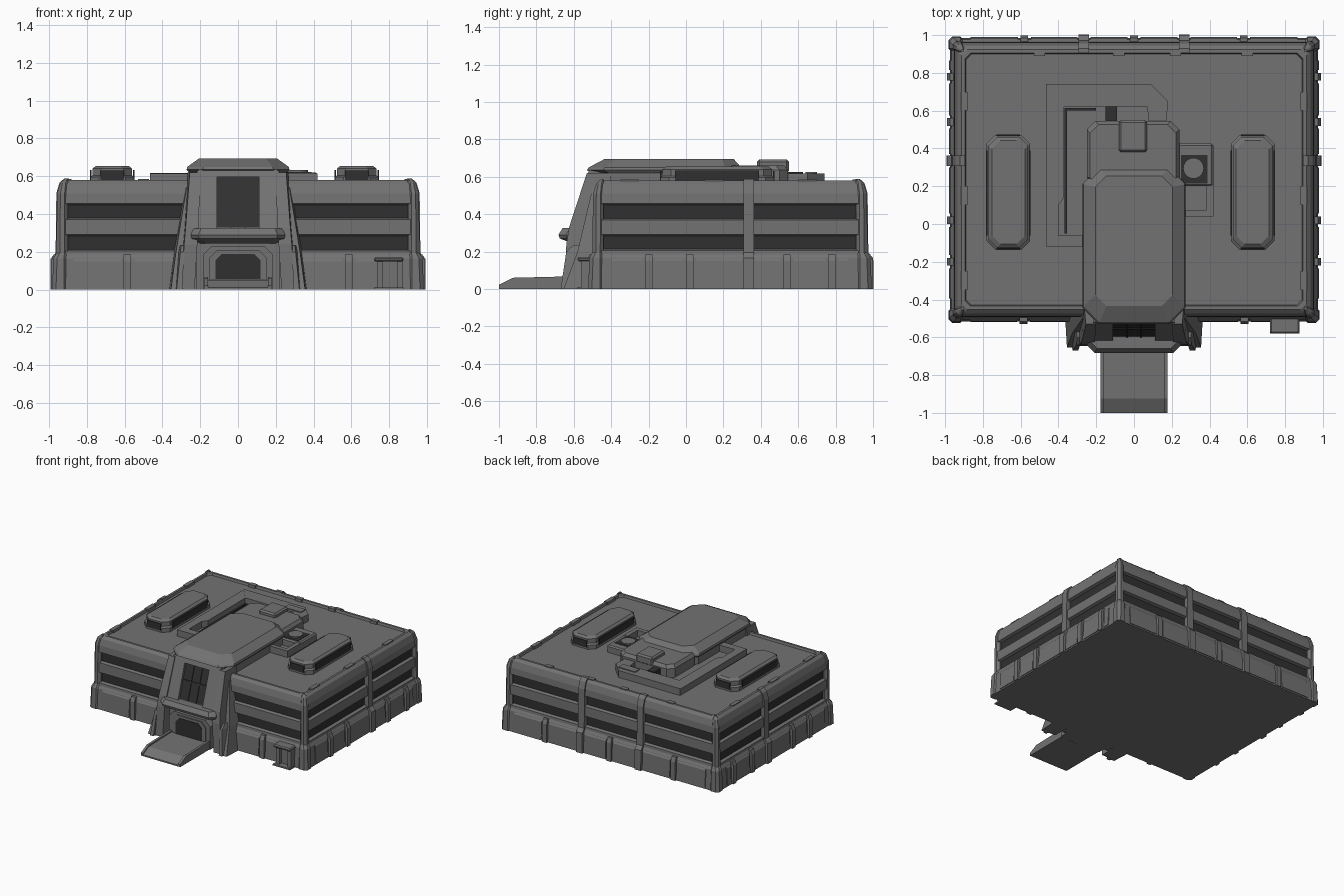
import bpy, bmesh
from mathutils import Vector

if "Cube" in bpy.data.objects:
    bpy.data.objects.remove(bpy.data.objects["Cube"])


def make_mat(name, v):
    m = bpy.data.materials.new(name)
    m.use_nodes = True
    m.diffuse_color = (v, v, v, 1)
    b = next(n for n in m.node_tree.nodes if n.type == "BSDF_PRINCIPLED")
    b.inputs["Base Color"].default_value = (v, v, v, 1)
    b.inputs["Roughness"].default_value = 0.8
    return m


GREY = make_mat("concrete grey", 0.17)
DARK = make_mat("dark glass", 0.03)


def loft(name, rings, mat=GREY, bevel=0):
    """Skin a stack of equal rings and cap both ends."""
    bm = bmesh.new()
    vs = [[bm.verts.new(p) for p in r] for r in rings]
    n = len(rings[0])
    for a, b in zip(vs, vs[1:]):
        for i in range(n):
            j = (i + 1) % n
            bm.faces.new((a[i], a[j], b[j], b[i]))
    bm.faces.new(vs[0])
    bm.faces.new(vs[-1])
    bmesh.ops.recalc_face_normals(bm, faces=bm.faces)
    me = bpy.data.meshes.new(name)
    bm.to_mesh(me)
    bm.free()
    me.materials.append(mat)
    ob = bpy.data.objects.new(name, me)
    bpy.context.collection.objects.link(ob)
    if bevel:
        mod = ob.modifiers.new("edge", "BEVEL")
        mod.width, mod.segments = bevel, 1
    return ob


def octa(x0, x1, y0, y1, c, z):
    return [(x0 + c, y0, z), (x1 - c, y0, z), (x1, y0 + c, z), (x1, y1 - c, z),
            (x1 - c, y1, z), (x0 + c, y1, z), (x0, y1 - c, z), (x0, y0 + c, z)]


def box(name, x0, x1, y0, y1, z0, z1, mat=GREY, bevel=0):
    x0, x1 = sorted((x0, x1))
    return loft(name, [[(x0, y0, z), (x1, y0, z), (x1, y1, z), (x0, y1, z)]
                       for z in (z0, z1)], mat, bevel)


def side_prism(name, yz, x0, x1, mat=GREY, bevel=0):
    return loft(name, [[(x, y, z) for y, z in yz] for x in (x0, x1)], mat, bevel)


def plan_prism(name, xy, z0, z1, mat=GREY):
    return loft(name, [[(x, y, z) for x, y in xy] for z in (z0, z1)], mat)


# Main building: height / inset profile with two recessed window bands
X, Y0, Y1 = 0.975, -0.515, 0.985
WINDOWS = ((0.213, 0.283), (0.378, 0.448))
profile = [(0, 0), (0.165, 0.008), (0.185, 0.02)]
for lo, hi in WINDOWS:
    profile += [(lo - 0.008, 0.022), (lo, 0.045), (hi, 0.045), (hi + 0.008, 0.022)]
profile += [(0.51, 0.025), (0.56, 0.04), (0.58, 0.062), (0.58, 0.08), (0.562, 0.085)]
body = loft("main_building", [octa(-X + d, X - d, Y0 + d, Y1 - d, 0.03, z)
                              for z, d in profile])
body.data.materials.append(DARK)
for f in body.data.polygons:
    if abs(f.normal.z) < 0.3 and any(lo < f.center.z < hi for lo, hi in WINDOWS):
        f.material_index = 1

# Corner pillars
outer = [(0, -0.008), (0.165, -0.002), (0.195, 0.014), (0.51, 0.018),
         (0.565, 0.035), (0.587, 0.06)]
for sx in (-1, 1):
    for back in (False, True):
        rings = []
        for z, d in outer:
            xs = sorted((sx * (X - d), sx * (X - 0.075)))
            ys = (Y1 - 0.075, Y1 - d) if back else (Y0 + d, Y0 + 0.075)
            rings.append(octa(*xs, *ys, min(0.02, (0.07 - d) / 3), z))
        loft("corner_pillar", rings)

# Wall ribs and panels, placed by distance along a wall and distance outward
WALLS = {"front": lambda t, d: (t, Y0 - d), "back": lambda t, d: (t, Y1 + d),
         "left": lambda t, d: (X + d, t), "right": lambda t, d: (-X - d, t)}


def wall_piece(name, wall, t0, t1, section):
    loft(name, [[(*WALLS[wall](t, d), z) for d, z in section] for t in (t0, t1)])


SHORT = [(-0.03, 0), (0.014, 0), (0.014, 0.15), (0, 0.185), (-0.03, 0.185)]
TALL = [(-0.07, 0), (0.018, 0), (0.016, 0.165), (-0.01, 0.195), (-0.014, 0.51),
        (-0.03, 0.565), (-0.055, 0.588), (-0.08, 0.588)]
PANEL = [(-0.03, 0.012), (0.005, 0.012), (0.0, 0.15), (-0.008, 0.162), (-0.03, 0.162)]
layout = {"front": ([-0.585, 0.585], []), "back": ([-0.58, 0, 0.58], [-0.265, 0.265])}
for w in ("left", "right"):
    layout[w] = ([-0.2, 0.02, 0.54, 0.78], [0.335])
for wall, (ribs, posts) in layout.items():
    for t in ribs:
        wall_piece("base_rib", wall, t - 0.02, t + 0.02, SHORT)
    for t in posts:
        wall_piece("tall_post", wall, t - 0.028, t + 0.028, TALL)
    ends = (-0.9, 0.9) if wall in ("front", "back") else (Y0 + 0.085, Y1 - 0.085)
    stops = sorted([ends[0], ends[1], *ribs, *posts])
    for a, b in zip(stops, stops[1:]):
        wall_piece("base_panel", wall, a + 0.035, b - 0.035, PANEL)

# Roof edge clips along the parapet
for x in (-0.5, -0.08, 0.22, 0.6):
    box("parapet_clip", x - 0.03, x + 0.03, 0.89, 0.925, 0.56, 0.585)
for s in (-1, 1):
    for y in (-0.3, 0.15, 0.65):
        box("parapet_clip", s * 0.882, s * 0.915, y - 0.05, y + 0.05, 0.56, 0.585)

# Roof vents with dark grilles
for cx in (-0.665, 0.628):
    shape = [(0.555, 0), (0.595, 0), (0.605, 0.01), (0.64, 0.01), (0.655, 0.028)]
    loft("roof_vent", [octa(cx - 0.115 + d, cx + 0.115 - d, -0.135 + d, 0.47 - d, 0.045, z)
                       for z, d in shape])
    for y in (-0.138, 0.466):
        box("vent_end_grille", cx - 0.062, cx + 0.062, y, y + 0.008, 0.576, 0.63, DARK)
    for x in (cx - 0.118, cx + 0.11):
        box("vent_side_grille", x, x + 0.008, -0.06, 0.39, 0.58, 0.634, DARK)

# Low service wall on the roof, left open in the middle
plan_prism("service_wall_side", [(-0.465, -0.12), (-0.25, -0.12), (-0.25, -0.06),
                                 (-0.40, -0.06), (-0.40, 0.10), (-0.37, 0.14),
                                 (-0.37, 0.62), (-0.465, 0.74)], 0.55, 0.615)
plan_prism("service_wall_back", [(-0.465, 0.74), (-0.37, 0.62), (0.07, 0.62), (0.08, 0.52),
                                 (0.17, 0.52), (0.18, 0.65), (0.09, 0.74)], 0.55, 0.618)
box("service_wall_cap", -0.03, 0.12, 0.64, 0.7, 0.61, 0.625)
box("service_trim", -0.368, -0.355, -0.05, 0.6, 0.555, 0.575, DARK)
box("service_trim", -0.368, -0.2, 0.6, 0.615, 0.555, 0.575, DARK)
box("service_duct", -0.15, -0.09, 0.53, 0.625, 0.55, 0.625, DARK)

# Fan housing beside the penthouse
box("fan_housing", 0.22, 0.42, 0.2, 0.425, 0.55, 0.62, bevel=0.01)
box("fan_well", 0.25, 0.39, 0.215, 0.365, 0.615, 0.623, DARK)
bpy.ops.mesh.primitive_cylinder_add(vertices=20, radius=0.055, depth=0.02,
                                    location=(0.315, 0.295, 0.622))
fan = bpy.context.object
fan.name = "fan_hub"
fan.data.materials.append(GREY)
box("housing_wall_outer", 0.385, 0.42, 0.04, 0.21, 0.55, 0.615)
box("housing_wall_front", 0.25, 0.42, 0.04, 0.075, 0.55, 0.615)

# Penthouse
loft("penthouse", [octa(-w, w, y0, y1, c, z) for w, y0, y1, c, z in
                   ((0.26, -0.47, 0.29, 0.08, 0.54), (0.26, -0.49, 0.29, 0.08, 0.62),
                    (0.272, -0.53, 0.3, 0.085, 0.635), (0.268, -0.52, 0.295, 0.085, 0.65),
                    (0.205, -0.435, 0.255, 0.06, 0.695))])
loft("rear_block", [octa(-0.25 + d, 0.24 - d, 0.2, 0.545 - d, 0.045, z)
                    for z, d in ((0.55, 0), (0.635, 0), (0.66, 0.018))])
box("rear_block_hatch", -0.08, 0.07, 0.38, 0.55, 0.62, 0.692, bevel=0.012)

# Entrance tower core with sloped window
side_prism("tower_core", [(-0.3, 0), (-0.57, 0), (-0.57, 0.25), (-0.6, 0.3),
                          (-0.495, 0.63), (-0.3, 0.65)], -0.22, 0.22)


def on_slope(z, d):
    return -0.6 + (z - 0.3) * 0.318 - d


def slope_piece(name, x0, x1, z0, z1, d, mat=GREY):
    side_prism(name, [(on_slope(z0, -0.02), z0), (on_slope(z0, d), z0),
                      (on_slope(z1, d), z1), (on_slope(z1, -0.02), z1)], x0, x1, mat)


slope_piece("tower_window", -0.11, 0.11, 0.33, 0.6, 0.004, DARK)
for x in (-0.037, 0.037):
    slope_piece("window_bar", x - 0.005, x + 0.005, 0.33, 0.6, 0.01, DARK)
slope_piece("window_bar", -0.11, 0.11, 0.46, 0.472, 0.01, DARK)
slope_piece("window_header", -0.21, 0.21, 0.595, 0.635, 0.025)
for s in (-1, 1):
    slope_piece("window_jamb", s * 0.11, s * 0.215, 0.3, 0.63, 0.025)

# Canopy ledge over the door
loft("entrance_canopy", [octa(-w, w, y, -0.5, 0.04, z) for w, y, z in
                         ((0.2, -0.61, 0.245), (0.245, -0.675, 0.27),
                          (0.25, -0.682, 0.29), (0.235, -0.66, 0.325))])

# Flared buttresses and their outer feet
for s in (-1, 1):
    def tapered(name, rows):
        loft(name, [[(s * a, yf, z), (s * b, yf, z), (s * (b + 0.012), yb, z),
                     (s * a, yb, z)] for z, a, b, yf, yb in rows])
    tapered("buttress", [(0, 0.23, 0.30, -0.645, -0.4), (0.24, 0.215, 0.285, -0.64, -0.4),
                         (0.33, 0.208, 0.277, -0.625, -0.4), (0.62, 0.2, 0.255, -0.53, -0.4)])
    tapered("buttress_foot", [(0, 0.29, 0.355, -0.655, -0.45), (0.2, 0.27, 0.328, -0.58, -0.45),
                              (0.54, 0.24, 0.272, -0.5, -0.42)])
    tapered("foot_block", [(0, 0.295, 0.325, -0.67, -0.6), (0.2, 0.285, 0.305, -0.64, -0.56),
                           (0.235, 0.28, 0.3, -0.6, -0.54)])

# Door portal with chamfered dark opening
def arch(w, h, c, y):
    return [(-w, y, 0), (w, y, 0), (w, y, h - c), (w - c, y, h), (-w + c, y, h), (-w, y, h - c)]


loft("door_frame", [arch(0.185, 0.23, 0.045, y) for y in (-0.55, -0.625)])
loft("door_inner_frame", [arch(0.15, 0.21, 0.04, y) for y in (-0.6, -0.633)])
loft("door", [arch(0.12, 0.19, 0.035, y) for y in (-0.63, -0.637)], DARK)

# Entrance ramp with low kerbs
RAMP = [(-0.6, 0), (-1, 0), (-1, 0.012), (-0.925, 0.05), (-0.6, 0.058)]
side_prism("ramp", RAMP, -0.17, 0.17)
for s in (-1, 1):
    side_prism("ramp_kerb", [(y, z + 0.01 if z else 0) for y, z in RAMP], s * 0.158, s * 0.178)

# Small side porch
box("porch_jamb", 0.735, 0.765, -0.56, -0.49, 0, 0.155)
box("porch_jamb", 0.84, 0.87, -0.56, -0.49, 0, 0.155)
box("porch_roof", 0.72, 0.875, -0.58, -0.49, 0.148, 0.172, bevel=0.008)
box("porch_door", 0.765, 0.84, -0.53, -0.5, 0, 0.15)
box("porch_step", 0.72, 0.875, -0.58, -0.5, 0, 0.012)
